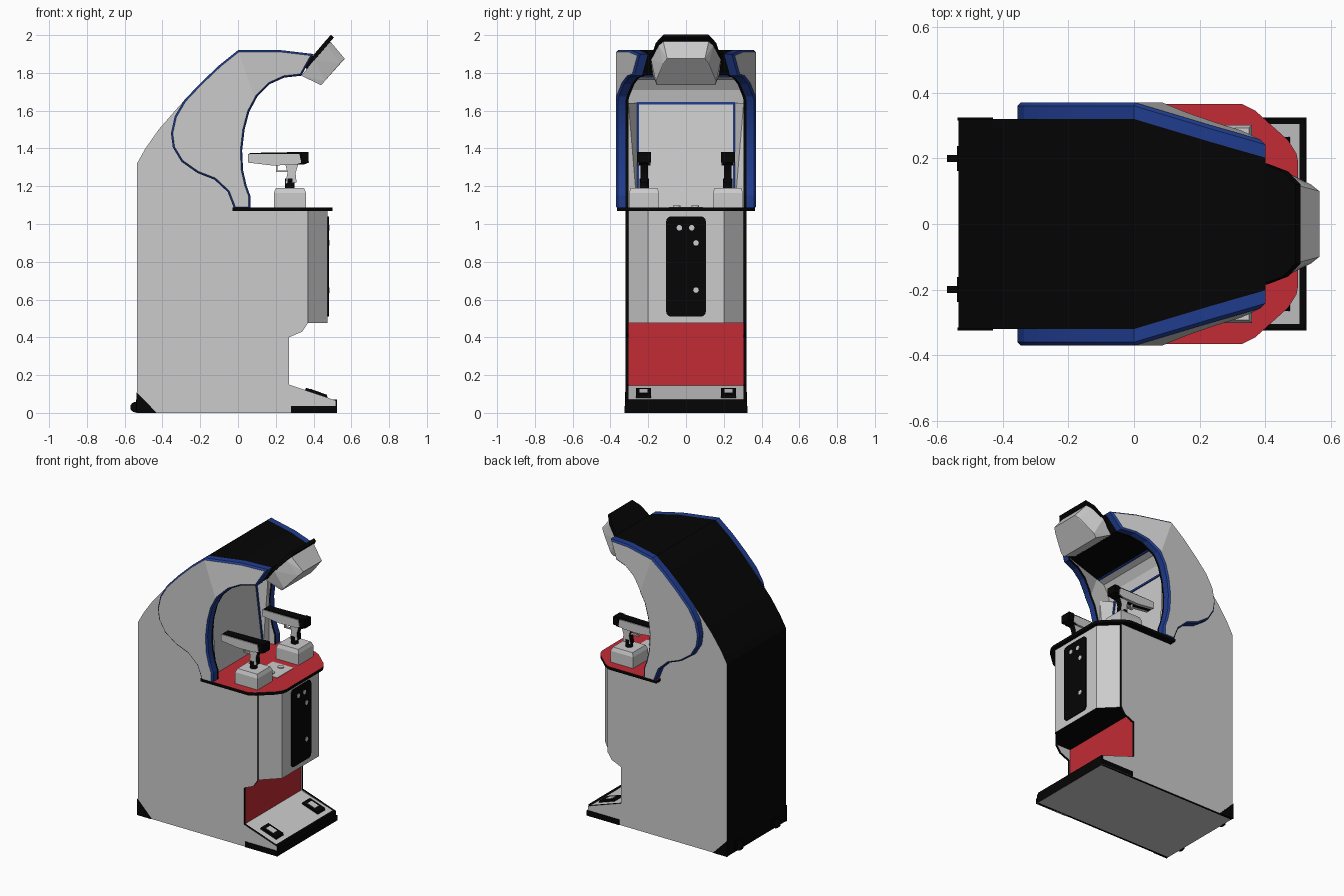
import bpy, bmesh
from math import radians, pi
from mathutils import Vector, Matrix

if "Cube" in bpy.data.objects:
    bpy.data.objects.remove(bpy.data.objects["Cube"])


def material(name, rgb):
    m = bpy.data.materials.new(name)
    m.use_nodes = True
    m.diffuse_color = (*rgb, 1)
    m.node_tree.nodes["Principled BSDF"].inputs["Base Color"].default_value = (*rgb, 1)
    return m


GREY = material("light grey", (0.6, 0.6, 0.6))
BLACK = material("black", (0.0015, 0.0015, 0.0015))
RED = material("red", (0.54, 0.024, 0.034))
BLUE = material("blue", (0.014, 0.045, 0.27))


def finish(name, bm, mats, rule=None):
    bmesh.ops.recalc_face_normals(bm, faces=bm.faces)
    bm.normal_update()
    if rule:
        for f in bm.faces:
            f.material_index = int(rule(f.normal, f.calc_center_median()))
    mesh = bpy.data.meshes.new(name)
    bm.to_mesh(mesh)
    bm.free()
    for m in mats:
        mesh.materials.append(m)
    ob = bpy.data.objects.new(name, mesh)
    bpy.context.collection.objects.link(ob)
    return ob


def bend_in(bm):
    # Crease the upper part and narrow it toward the front
    bmesh.ops.bisect_plane(bm, geom=bm.verts[:] + bm.edges[:] + bm.faces[:],
                           plane_co=(0, 0, 1.92), plane_no=(1, 0, 0.35))
    for v in bm.verts:
        d = 0.3 * max(0, v.co.x - (1.92 - v.co.z) * 0.35)
        v.co.y -= d if v.co.y > 0 else -d


def prism(name, pts, a, b, axis, mats, rule=None, bend=False, bevel=0):
    place = {"x": lambda p, t: (t, p[0], p[1]),
             "y": lambda p, t: (p[0], t, p[1]),
             "z": lambda p, t: (p[0], p[1], t)}[axis]
    bm = bmesh.new()
    lo = [bm.verts.new(place(p, a)) for p in pts]
    hi = [bm.verts.new(place(p, b)) for p in pts]
    bm.faces.new(lo)
    cap = bm.faces.new(hi)
    for i in range(len(pts)):
        j = (i + 1) % len(pts)
        bm.faces.new((lo[i], lo[j], hi[j], hi[i]))
    bmesh.ops.recalc_face_normals(bm, faces=bm.faces)
    if bevel:
        bmesh.ops.bevel(bm, geom=list(cap.edges), offset=bevel, segments=1, affect="EDGES")
    if bend:
        bend_in(bm)
    return finish(name, bm, mats, rule)


def hull(name, pts, mat):
    bm = bmesh.new()
    for p in pts:
        bm.verts.new(p)
    bmesh.ops.convex_hull(bm, input=bm.verts)
    bmesh.ops.dissolve_limit(bm, angle_limit=radians(2), verts=bm.verts, edges=bm.edges)
    return finish(name, bm, [mat])


def box(name, x, y, z, mat, top=1.0):
    cx, cy = sum(x) / 2, sum(y) / 2
    return hull(name, [(cx + (px - cx) * s, cy + (py - cy) * s, pz)
                       for pz, s in zip(z, (1, top)) for px in x for py in y], mat)


def cylinder(name, loc, r, depth, axis, mat, sides=16):
    bm = bmesh.new()
    rot = {"x": Matrix.Rotation(pi / 2, 4, "Y"), "y": Matrix.Rotation(pi / 2, 4, "X"),
           "z": Matrix()}[axis]
    bmesh.ops.create_cone(bm, cap_ends=True, segments=sides, radius1=r, radius2=r,
                          depth=depth, matrix=Matrix.Translation(loc) @ rot)
    return finish(name, bm, [mat])


def both(half):
    return half + [(x, -y) for x, y in reversed(half)]


def is_edge(n, c):
    return abs(n.y) < 0.8


# Outlines shared by the hood, its side panels and its wings
crown = [(0, 1.92), (0.23, 1.92), (0.4, 1.9)]
back = [(-0.535, 1.08), (-0.535, 1.32), (-0.49, 1.4), (-0.42, 1.5), (-0.32, 1.615),
        (-0.2, 1.745), (-0.1, 1.84)]
mouth = [(0.335, 1.785), (0.245, 1.775), (0.167, 1.74), (0.103, 1.675), (0.06, 1.595),
         (0.035, 1.5), (0.022, 1.39), (0.027, 1.285), (0.045, 1.205), (0.065, 1.15),
         (0.065, 1.08)]
recess = [(0.335, 1.79), (0.04, 1.785), (-0.01, 1.765), (-0.045, 1.71), (-0.06, 1.64),
          (0.01, 1.08)]
wing = [(-0.02, 1.08), (-0.055, 1.17), (-0.125, 1.235), (-0.215, 1.27), (-0.3, 1.33),
        (-0.345, 1.405), (-0.355, 1.48), (-0.335, 1.57), (-0.285, 1.655), (-0.2, 1.745),
        (-0.1, 1.84)]
smooth = []

# Hood core with the screen recess
smooth.append(prism("hood", back + crown + recess, -0.305, 0.305, "y", [BLACK, GREY],
                    lambda n, c: -0.08 < c.x < 0.035 and c.z < 1.782, bend=True))

# Lower cabinet core: back, step and red kick panel
foot = [(0.52, 0), (0.52, 0.065), (0.27, 0.15)]


def core_colour(n, c):
    if n.x > 0.8:
        return 2 if c.x < 0.4 else 1
    return n.x < -0.5


prism("lower_cabinet", [(-0.535, 0)] + foot[:2] + [(0.265, 0.145), (0.265, 1.08), (-0.535, 1.08)],
      -0.305, 0.305, "y", [GREY, BLACK, RED], core_colour)
panel = [(-0.535, 0)] + foot + [(0.27, 0.4), (0.34, 0.43), (0.37, 0.475), (0.37, 1.08),
                                (-0.535, 1.08)]

for s, side in ((1, "left"), (-1, "right")):
    # Side panels, wings and recess walls
    prism(side + "_lower_panel", panel, s * 0.305, s * 0.32, "y", [GREY, BLACK], is_edge)
    prism(side + "_hood_panel", back + crown + mouth, s * 0.305, s * 0.32, "y",
          [GREY, BLACK], is_edge, bend=True)
    smooth.append(prism(side + "_wing", wing + crown + mouth, s * 0.32, s * 0.37, "y",
                        [GREY, BLUE], is_edge, bend=True, bevel=0.01))
    hull(side + "_recess_wall", [(x, s * y, z) for z, x in ((1.08, 0.01), (1.64, -0.06))
                                 for x, y in ((0.022, 0.305), (x - 0.03, 0.305),
                                              (x - 0.03, 0.258), (x, 0.258))], GREY)
    prism(side + "_screen_trim", [(0, 1.08), (-0.07, 1.64), (-0.054, 1.64), (0.016, 1.08)],
          s * 0.248, s * 0.26, "y", [BLUE])

    # Rear corner guards and wheels
    prism(side + "_corner_guard", [(-0.538, 0), (-0.43, 0), (-0.538, 0.11)],
          s * 0.315, s * 0.324, "y", [BLACK])
    box(side + "_wheel_bracket", (-0.54, -0.53), (s * 0.2 - 0.038, s * 0.2 + 0.038),
        (0.005, 0.07), BLACK)
    smooth.append(cylinder(side + "_wheel", (-0.542, s * 0.2, 0.03), 0.028, 0.022, "y", BLACK))

    # Foot pedals with a pale tread
    y = s * 0.225
    prism(side + "_pedal", [(0.355, 0.12), (0.36, 0.133), (0.47, 0.096), (0.475, 0.08)],
          y - 0.04, y + 0.04, "y", [BLACK])
    prism(side + "_pedal_tread", [(0.385, 0.12), (0.385, 0.127), (0.44, 0.1085), (0.44, 0.1)],
          y - 0.022, y + 0.022, "y", [GREY])

    # Gun stand
    y = s * 0.222
    box(side + "_gun_stand", (0.19, 0.36), (y - 0.08, y + 0.08), (1.08, 1.165), GREY)
    box(side + "_gun_stand_top", (0.19, 0.36), (y - 0.08, y + 0.08), (1.165, 1.19), GREY, 0.88)

    # Light gun aimed at the screen: black frame between pale side covers
    cylinder(side + "_gun_post", (0.275, y, 1.21), 0.025, 0.06, "z", BLACK)
    prism(side + "_gun_grip", [(0.25, 1.32), (0.32, 1.32), (0.305, 1.27), (0.31, 1.22),
                               (0.25, 1.215), (0.262, 1.27)], y - 0.02, y + 0.02, "y",
          [GREY, BLACK], is_edge)
    prism(side + "_gun_frame", [(0.055, 1.325), (0.06, 1.376), (0.37, 1.382), (0.375, 1.325),
                                (0.35, 1.315), (0.18, 1.31)], y - 0.028, y + 0.028, "y", [BLACK])
    for t, cover in ((1, "outer"), (-1, "inner")):
        prism(side + "_gun_cover_" + cover, [(0.052, 1.325), (0.052, 1.37), (0.325, 1.37),
                                             (0.335, 1.325), (0.3, 1.313), (0.18, 1.31)],
              y + t * 0.014, y + t * 0.034, "y", [GREY])
    box(side + "_gun_rear", (0.335, 0.372), (y - 0.037, y + 0.037), (1.325, 1.38), BLACK)
    box(side + "_trigger_guard", (0.2, 0.265), (y - 0.008, y + 0.008), (1.275, 1.283), GREY)
    box(side + "_trigger_guard_front", (0.2, 0.208), (y - 0.008, y + 0.008), (1.275, 1.315), GREY)

# Trim above the screen and along the front of the ceiling
prism("screen_top_trim", [(-0.07, 1.633), (-0.07, 1.646), (-0.052, 1.646), (-0.052, 1.633)],
      -0.26, 0.26, "y", [BLUE])
prism("ceiling_trim", [(0.03, 1.795), (0.03, 1.777), (0.042, 1.777), (0.042, 1.795)],
      -0.3, 0.3, "y", [BLUE])

# Base plate under the step
prism("base_plate", both([(0.28, 0.325), (0.525, 0.325)]), 0, 0.036, "z", [BLACK, GREY],
      lambda n, c: n.z < -0.5)
box("step_lip", (0.505, 0.523), (-0.31, 0.31), (0.03, 0.072), BLACK)

# Chamfered front cabinet below the table
prism("front_cabinet", both([(0.25, 0.305), (0.37, 0.305), (0.475, 0.2)]), 0.475, 1.075, "z",
      [GREY, BLACK], lambda n, c: n.z < -0.5)

# Table top
prism("table", both([(-0.03, 0.365), (0.33, 0.365), (0.37, 0.345),
                     (0.47, 0.255), (0.495, 0.215), (0.5, 0.19)]), 1.068, 1.088, "z",
      [BLACK, RED], lambda n, c: n.z > 0.5)
box("control_plate", (0.2, 0.36), (-0.09, 0.09), (1.086, 1.091), GREY)
for i, y in enumerate((-0.05, 0.05)):
    cylinder("start_button_%d" % (i + 1), (0.29, y, 1.092), 0.02, 0.01, "z", GREY)

# Coin door with rounded corners, slots and locks
door = prism("coin_door", both([(-0.105, 0.265), (0.105, 0.265)]), 0.47, 0.482, "x", [BLACK])
door.location.z = 0.775
rounding = door.modifiers.new("rounded_corners", "BEVEL")
rounding.width, rounding.segments = 0.025, 3
rounding.limit_method = "WEIGHT"
weights = door.data.attributes.new("bevel_weight_edge", "FLOAT", "EDGE")
for e in door.data.edges:
    v = [door.data.vertices[i].co for i in e.vertices]
    weights.data[e.index].value = float(abs(v[0].x - v[1].x) > 0.005)
for i, (y, z) in enumerate(((-0.035, 0.98), (0.03, 0.98), (0.053, 0.9), (0.053, 0.65))):
    cylinder("coin_door_fitting_%d" % (i + 1), (0.481, y, z), 0.015, 0.008, "x", GREY, 12)

# Marquee head: thin black backing and tapered grey lamp box
hull("marquee_box", [(x, s * w, z) for s in (1, -1) for x, w, z in
                     ((0.335, 0.175, 1.785), (0.405, 0.185, 1.87), (0.47, 0.145, 1.945),
                      (0.49, 0.12, 1.965), (0.44, 0.155, 1.735), (0.46, 0.16, 1.757),
                      (0.54, 0.12, 1.85), (0.565, 0.1, 1.875))], GREY)
shift = Vector((-0.016, 0, 0.014))
outline = [Vector((x, s * w, z)) for s in (1, -1) for x, w, z in
           ((0.365, 0.17, 1.82), (0.405, 0.185, 1.868), (0.47, 0.16, 1.945), (0.508, 0.12, 1.988))]
hull("marquee_backing", outline + [p + shift for p in outline], BLACK)

# Smooth the curved parts, keeping creases sharp
bpy.ops.object.select_all(action="DESELECT")
for ob in smooth:
    ob.select_set(True)
bpy.context.view_layer.objects.active = smooth[0]
bpy.ops.object.shade_smooth_by_angle(angle=radians(14))
